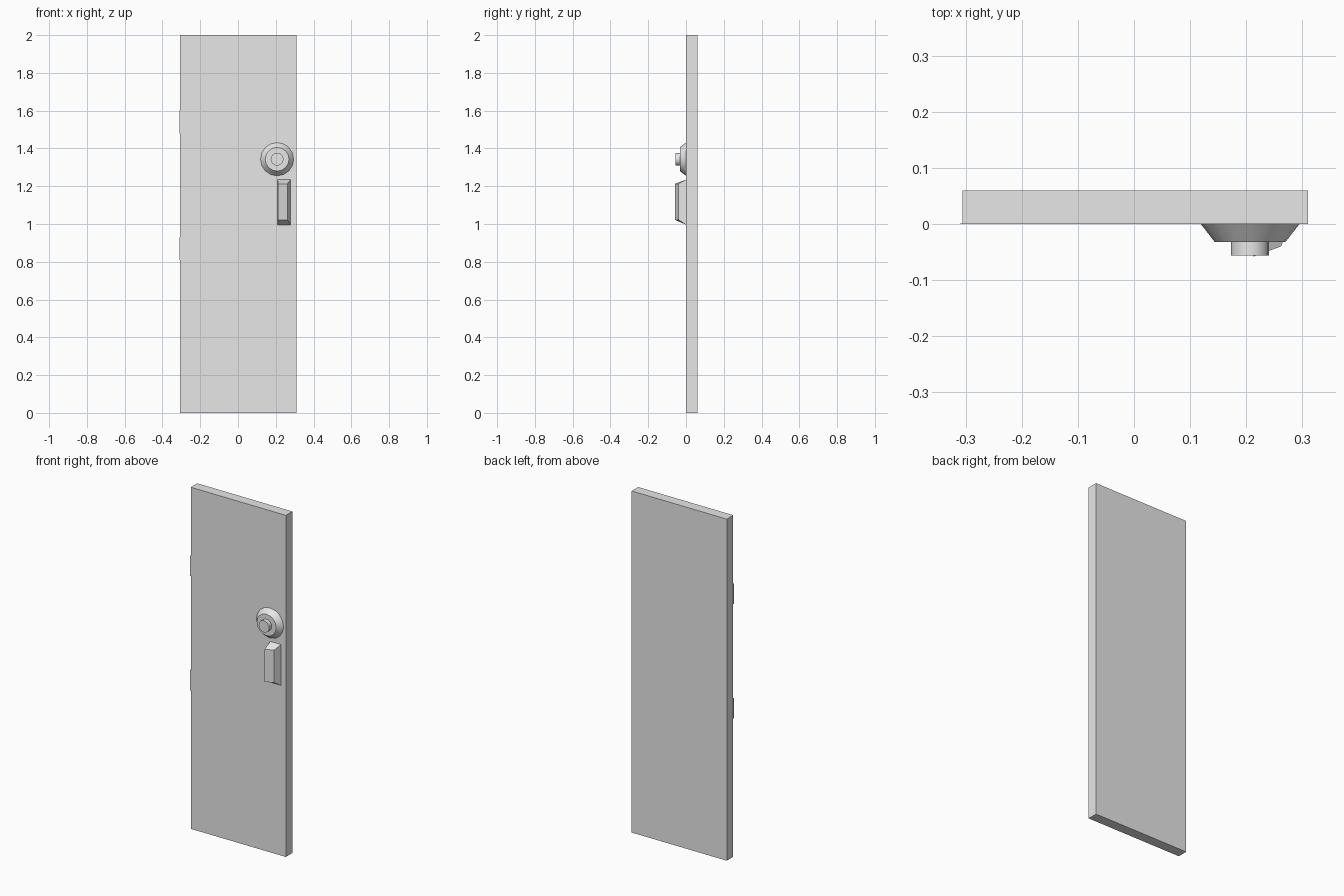
import bpy, bmesh, math

cube = bpy.data.objects.get("Cube")
if cube:
    bpy.data.objects.remove(cube, do_unlink=True)

grey = bpy.data.materials.new("light grey")
grey.use_nodes = True
grey.diffuse_color = (0.8, 0.8, 0.8, 1)
grey.node_tree.nodes["Principled BSDF"].inputs["Base Color"].default_value = (0.8, 0.8, 0.8, 1)


def loft(name, rings, smooth=False):
    """Join rings of points into a closed solid."""
    bm = bmesh.new()
    loops = [[bm.verts.new(p) for p in ring] for ring in rings]
    for a, b in zip(loops, loops[1:]):
        for i in range(len(a)):
            j = (i + 1) % len(a)
            bm.faces.new((a[i], a[j], b[j], b[i]))
    bm.faces.new(loops[0])
    bm.faces.new(loops[-1])
    bmesh.ops.recalc_face_normals(bm, faces=bm.faces)
    mesh = bpy.data.meshes.new(name)
    bm.to_mesh(mesh)
    bm.free()
    mesh.materials.append(grey)
    obj = bpy.data.objects.new(name, mesh)
    bpy.context.collection.objects.link(obj)
    if smooth:
        bpy.ops.object.select_all(action='DESELECT')
        obj.select_set(True)
        bpy.context.view_layer.objects.active = obj
        bpy.ops.object.shade_smooth_by_angle(angle=math.radians(30))
    return obj


def rect(x0, x1, z0, z1, y_left, y_right):
    return [(x0, y_left, z0), (x1, y_right, z0), (x1, y_right, z1), (x0, y_left, z1)]


def box(name, x0, x1, y0, y1, z0, z1):
    return loft(name, [rect(x0, x1, z0, z1, y, y) for y in (y0, y1)])


def circle(x, y, z, r, sides=16):
    angles = [math.tau * i / sides for i in range(sides)]
    return [(x + r * math.cos(a), y, z + r * math.sin(a)) for a in angles]


# Door slab
box("door_panel", -0.306, 0.31, 0, 0.06, 0, 2)

# Hinge leaves: thin plates peeking past the hinge edge
for name, z in (("lower_hinge", 0.81), ("upper_hinge", 1.48)):
    box(name, -0.31, -0.30, 0, 0.001, z, z + 0.12)

# Round lock: tapered rose with a small cylinder on it
loft("lock_rose", [circle(0.207, 0, 1.343, 0.088), circle(0.207, -0.032, 1.343, 0.063)], True)
loft("lock_cylinder", [circle(0.207, -0.03, 1.343, 0.034), circle(0.207, -0.056, 1.343, 0.034)], True)

# Tapered pull handle with a slanted front
loft("pull_handle", [rect(0.209, 0.278, 0.996, 1.235, 0, 0),
                     rect(0.213, 0.262, 1.022, 1.213, -0.058, -0.04)])
